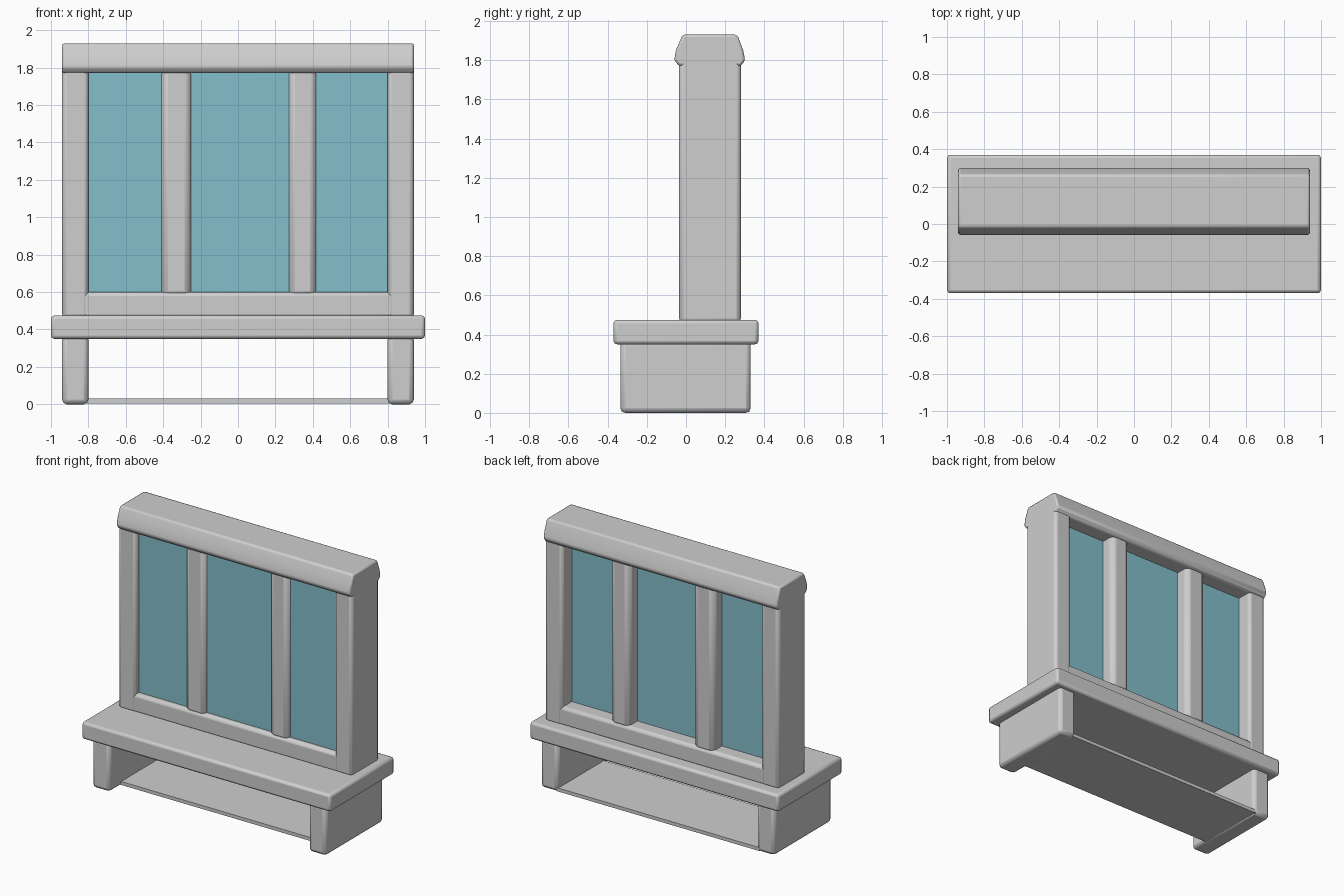
import bpy, bmesh

if "Cube" in bpy.data.objects:
    bpy.data.objects.remove(bpy.data.objects["Cube"])

def material(name, rgb):
    m = bpy.data.materials.new(name)
    m.diffuse_color = (*rgb, 1)
    m.use_nodes = True
    m.node_tree.nodes["Principled BSDF"].inputs["Base Color"].default_value = m.diffuse_color
    return m

GREY = material("light grey paint", (0.62, 0.62, 0.62))
BLUE = material("pale blue glass", (0.23, 0.52, 0.60))

def finish(bm, name, mat, bevel=0.0, segments=2):
    bmesh.ops.recalc_face_normals(bm, faces=bm.faces)
    me = bpy.data.meshes.new(name)
    bm.to_mesh(me)
    bm.free()
    me.materials.append(mat)
    ob = bpy.data.objects.new(name, me)
    bpy.context.collection.objects.link(ob)
    if bevel:
        b = ob.modifiers.new("soft edges", 'BEVEL')
        b.width, b.segments, b.limit_method = bevel, segments, 'ANGLE'
    bpy.ops.object.select_all(action='DESELECT')
    ob.select_set(True)
    bpy.context.view_layer.objects.active = ob
    bpy.ops.object.shade_smooth_by_angle(angle=0.7)
    return ob

def box(name, x, y, z, mat=GREY, bevel=0.0):
    bm = bmesh.new()
    bmesh.ops.create_cube(bm, size=1)
    for v in bm.verts:
        v.co = [(r[0] + r[1]) / 2 + c * (r[1] - r[0]) for c, r in zip(v.co, (x, y, z))]
    return finish(bm, name, mat, bevel)

def extrude_x(name, profile, x0, x1, bevel):
    bm = bmesh.new()
    f = bm.faces.new([bm.verts.new((x0, y, z)) for y, z in profile])
    r = bmesh.ops.extrude_face_region(bm, geom=[f])
    for v in r["geom"]:
        if isinstance(v, bmesh.types.BMVert):
            v.co.x = x1
    return finish(bm, name, GREY, bevel)

# Base: two side legs and a thin floor panel between them
for side, x in (("left", (-0.94, -0.80)), ("right", (0.80, 0.94))):
    box(side + "_leg", x, (-0.335, 0.33), (0, 0.37), bevel=0.025)
box("floor_panel", (-0.82, 0.82), (-0.20, 0.325), (0.005, 0.03))

# Projecting sill
box("sill", (-1.0, 1.0), (-0.37, 0.37), (0.35, 0.475), bevel=0.018)

# Window frame
for side, x in (("left", (-0.94, -0.80)), ("right", (0.80, 0.94))):
    box(side + "_jamb", x, (-0.035, 0.28), (0.46, 1.86), bevel=0.022)
box("bottom_rail", (-0.92, 0.92), (-0.033, 0.278), (0.46, 0.60), bevel=0.022)
for side, x in (("left", (-0.41, -0.25)), ("right", (0.27, 0.42))):
    box(side + "_mullion", x, (-0.025, 0.27), (0.57, 1.80), bevel=0.035)

# Flared header with sloping upper faces
extrude_x("header", [(-0.035, 1.77), (-0.06, 1.80), (-0.052, 1.85), (-0.018, 1.93),
                     (0.262, 1.93), (0.292, 1.85), (0.302, 1.80), (0.28, 1.77)],
          -0.94, 0.94, 0.012)

# Glass panes
for name, x in (("left", (-0.82, -0.39)), ("middle", (-0.27, 0.29)), ("right", (0.40, 0.82))):
    box(name + "_glass", x, (0.005, 0.17), (0.58, 1.79), BLUE)
